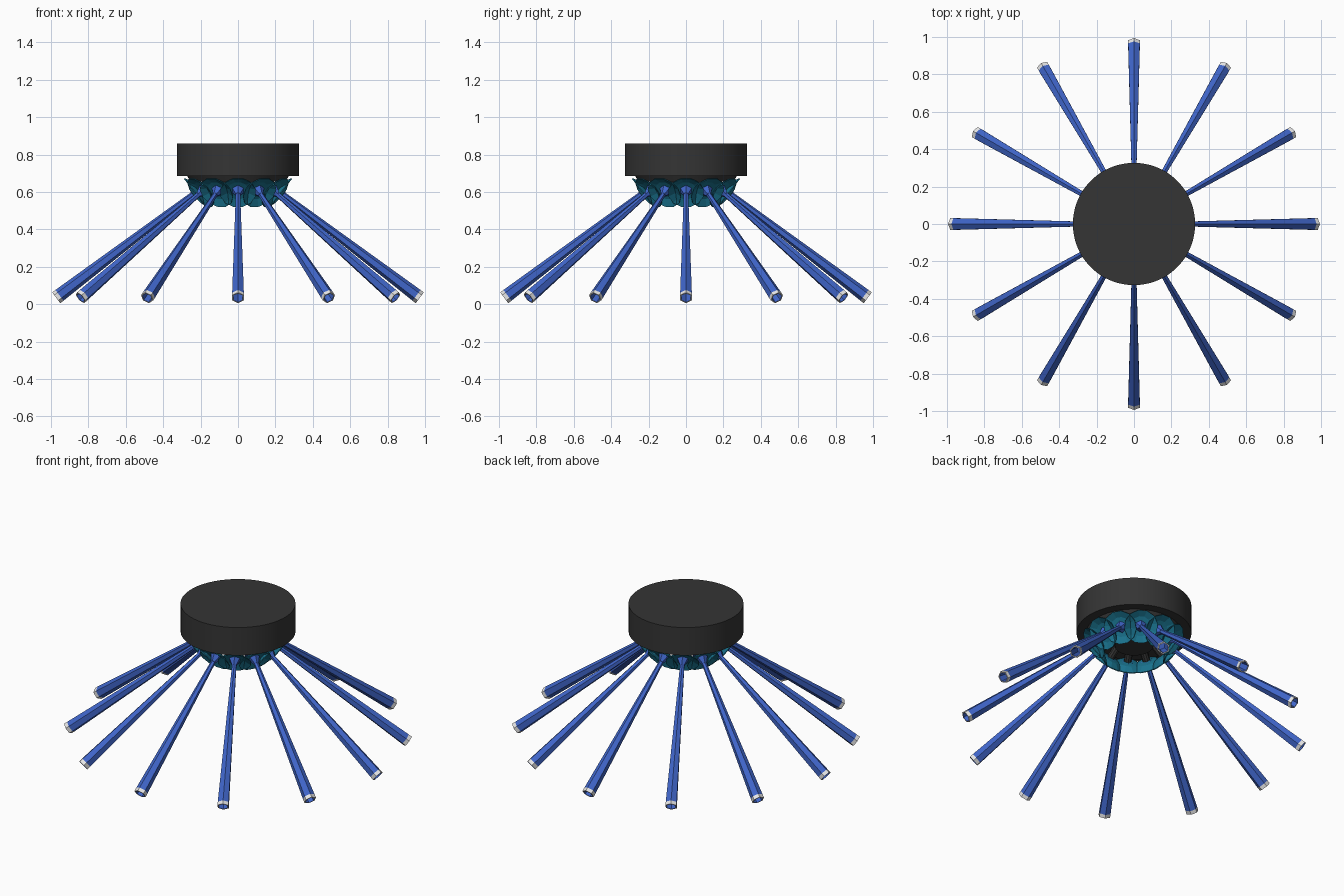
import bpy, math
from mathutils import Vector, Matrix

if "Cube" in bpy.data.objects:
    bpy.data.objects.remove(bpy.data.objects["Cube"])


def mat(name, rgb):
    m = bpy.data.materials.new(name)
    m.diffuse_color = (*rgb, 1)
    m.use_nodes = True
    m.node_tree.nodes["Principled BSDF"].inputs["Base Color"].default_value = m.diffuse_color
    return m


BLACK = mat("charcoal", (0.035, 0.035, 0.035))
TEAL = mat("teal", (0.01, 0.17, 0.27))
BLUE = mat("blue", (0.05, 0.13, 0.58))
WHITE = mat("white", (0.8, 0.8, 0.8))


def lathe(name, profile, sides, mats, matrix=Matrix(), smooth=False, rule=None):
    """Revolve (radius, z) points around z; radius 0 closes with a cap."""
    verts, faces, ids, rings = [], [], [], []
    for r, z in profile:
        start = len(verts)
        if r == 0:
            verts.append((0, 0, z))
            rings.append([start] * sides)
        else:
            for k in range(sides):
                a = 2 * math.pi * (k + 0.5) / sides
                verts.append((r * math.cos(a), r * math.sin(a), z))
            rings.append(list(range(start, start + sides)))
    for s, (p, q) in enumerate(zip(rings, rings[1:])):
        for k in range(sides):
            n = (k + 1) % sides
            f = list(dict.fromkeys([p[k], p[n], q[n], q[k]]))
            faces.append(f)
            ids.append(rule[s] if rule else 0)
    me = bpy.data.meshes.new(name)
    me.from_pydata(verts, [], faces)
    for m in mats:
        me.materials.append(m)
    for p, i in zip(me.polygons, ids):
        p.material_index = i
    ob = bpy.data.objects.new(name, me)
    bpy.context.collection.objects.link(ob)
    ob.matrix_world = matrix
    if smooth:
        bpy.context.view_layer.objects.active = ob
        ob.select_set(True)
        bpy.ops.object.shade_smooth_by_angle(angle=math.radians(35))
        ob.select_set(False)
    return ob


# Ceiling canopy and mounting plate below it
lathe("canopy", [(0, 0.685), (0.327, 0.685), (0.327, 0.86), (0, 0.86)], 64, [BLACK], smooth=True)
lathe("mounting_plate", [(0, 0.655), (0.255, 0.655), (0.275, 0.69), (0, 0.69)], 48, [BLACK], smooth=True)
lathe("hub", [(0, 0.60), (0.11, 0.60), (0.11, 0.66), (0, 0.66)], 24, [BLACK], smooth=True)

# Twelve arms, each pointing outward and down
start, end = Vector((0.19, 0, 0.627)), Vector((0.972, 0, 0.034))
length = (end - start).length
aim = (end - start).to_track_quat('Z', 'Y').to_matrix().to_4x4()

for i in range(12):
    spin = Matrix.Rotation(2 * math.pi * i / 12, 4, 'Z')
    base = spin @ Matrix.Translation(start) @ aim

    # Tapered six-sided tube with a white lip and an open end
    L = length
    lathe(f"rod_{i}", [(0, 0), (0.012, 0), (0.036, L - 0.022), (0.036, L), (0.029, L),
                       (0.026, L - 0.12), (0, L - 0.12)], 6, [BLUE, WHITE], base,
          rule=[0, 0, 1, 1, 0, 0])

    # Shallow teal dish around the root of the rod
    lathe(f"dish_{i}", [(0, 0.015), (0.06, 0.025), (0.097, 0.048), (0.097, 0.053),
                        (0.058, 0.034), (0, 0.028)], 12, [TEAL], base)

    # Blue collar in the dish and black socket behind it
    lathe(f"collar_{i}", [(0, 0.02), (0.034, 0.02), (0.034, 0.032), (0.015, 0.07), (0, 0.07)],
          6, [BLUE], base)
    lathe(f"socket_{i}", [(0, -0.06), (0.022, -0.06), (0.022, 0.02), (0, 0.02)], 10, [BLACK], base)
